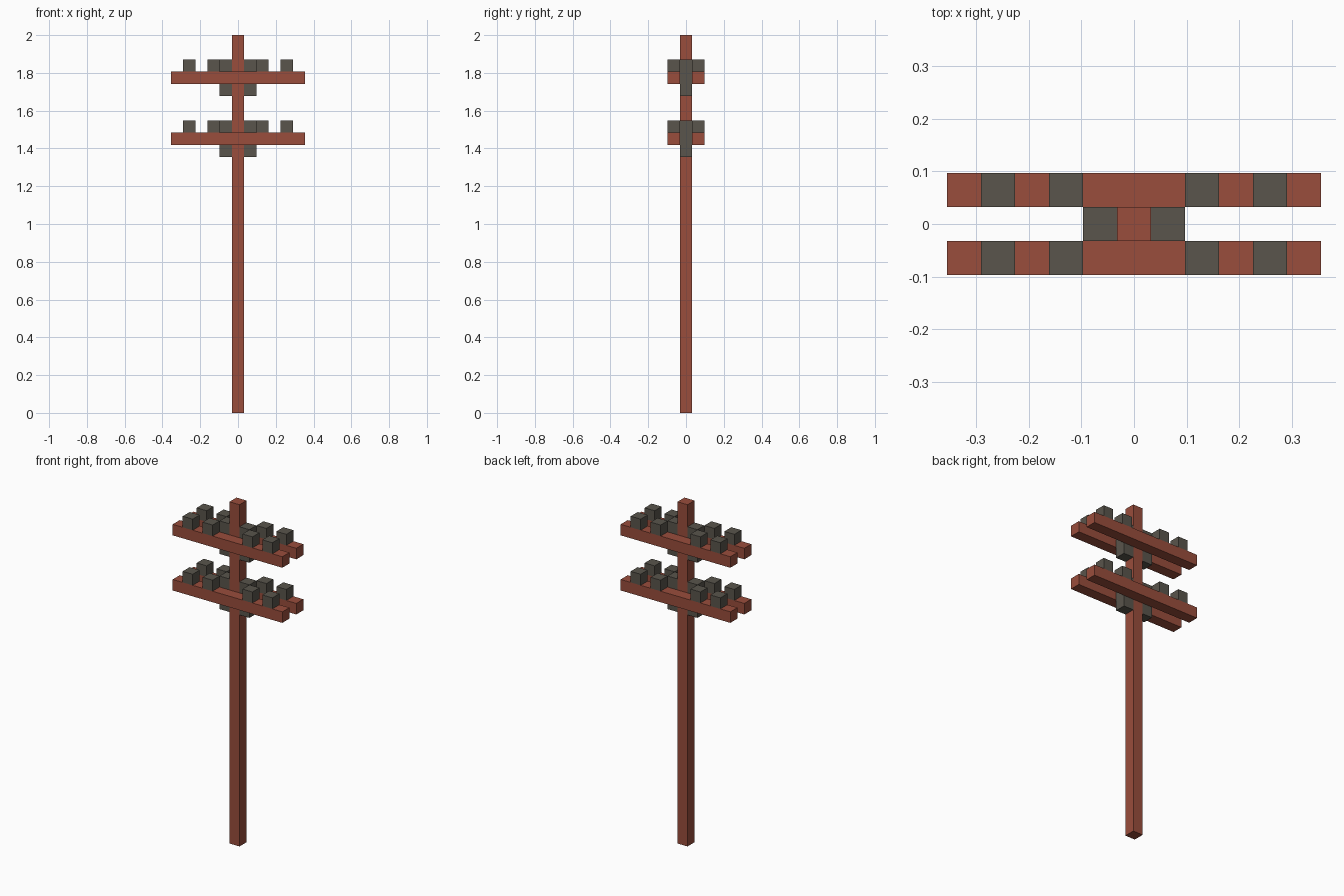
import bpy

if "Cube" in bpy.data.objects:
    bpy.data.objects.remove(bpy.data.objects["Cube"])

U = 2 / 31  # one block; the pole is 31 blocks tall


def material(name, rgb):
    m = bpy.data.materials.new(name)
    m.diffuse_color = (*rgb, 1)
    m.use_nodes = True
    m.node_tree.nodes["Principled BSDF"].inputs["Base Color"].default_value = m.diffuse_color
    return m


wood = material("red_brown_wood", (0.32, 0.075, 0.045))
metal = material("dark_grey", (0.1, 0.09, 0.072))


def box(name, mat, centre, size):
    """Axis-aligned box, measured in blocks."""
    bpy.ops.mesh.primitive_cube_add(size=1)
    ob = bpy.context.object
    ob.name = ob.data.name = name
    for v in ob.data.vertices:
        v.co = [(c + p * s) * U for c, p, s in zip(centre, v.co, size)]
    ob.data.materials.append(mat)
    return ob


# Upright pole
box("pole", wood, (0, 0, 15.5), (1, 1, 31))

# Two tiers of paired crossarms
for tier, z in (("lower", 22.5), ("upper", 27.5)):
    for side, y in (("front", -1), ("back", 1)):
        box(f"{tier}_{side}_crossarm", wood, (0, y, z), (11, 1, 1))
        # Insulators standing on the arm
        for i, x in enumerate((-4, -2, 2, 4)):
            box(f"{tier}_{side}_insulator_{i + 1}", metal, (x, y, z + 1), (1, 1, 1))
    # Spacer blocks between the arms, either side of the pole
    for side, x in (("left", -1), ("right", 1)):
        box(f"{tier}_{side}_spacer", metal, (x, 0, z), (1, 1, 3))
